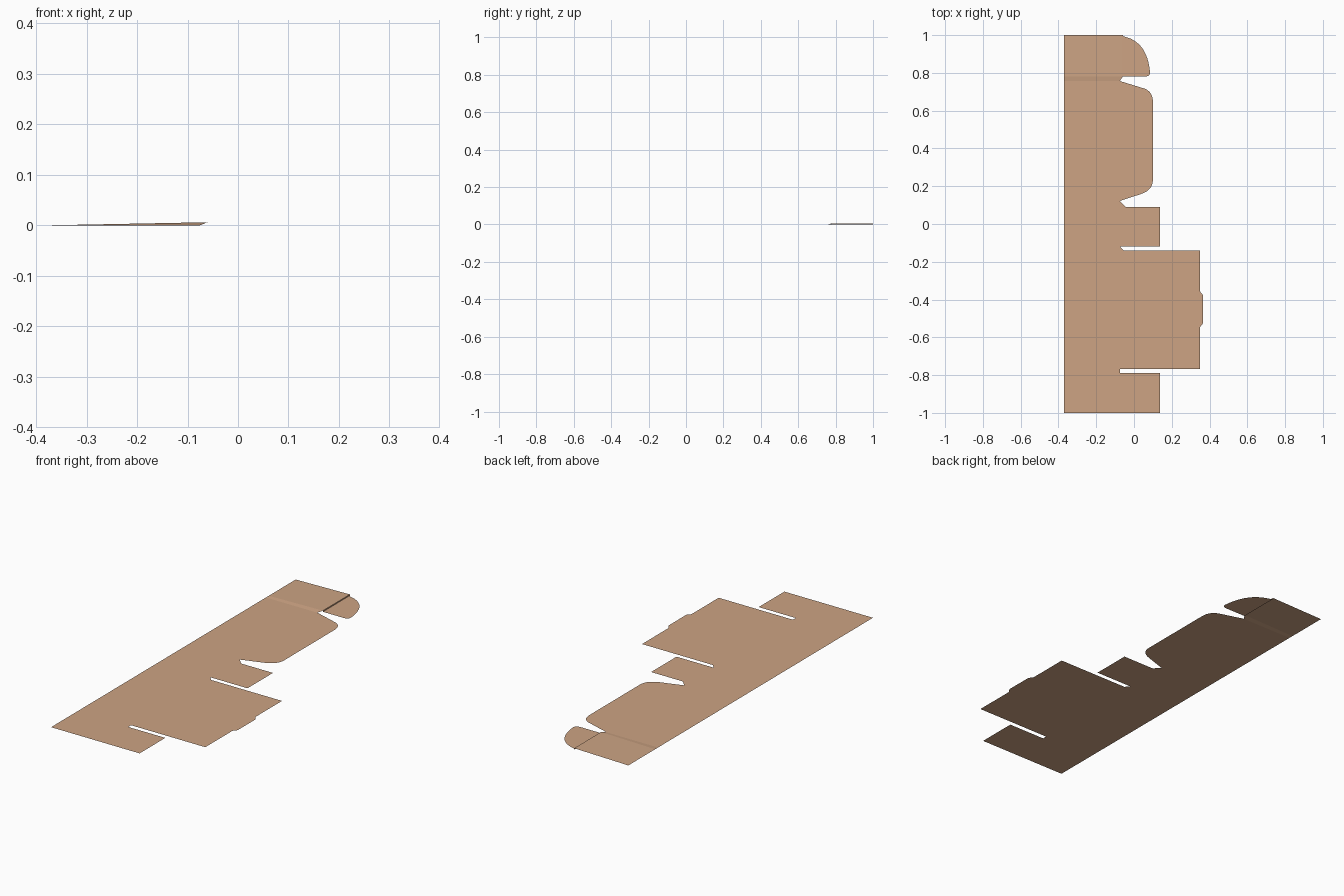
import bpy

if "Cube" in bpy.data.objects:
    bpy.data.objects.remove(bpy.data.objects["Cube"])

# One flat cardboard colour
card = bpy.data.materials.new("tan_card")
card.diffuse_color = (0.61, 0.37, 0.23, 1.0)
card.use_nodes = True
card.node_tree.nodes["Principled BSDF"].inputs["Base Color"].default_value = card.diffuse_color


def curve(a, c, b, n=8):
    """Points of a rounded corner from a to b, pulled towards c."""
    pts = []
    for i in range(n + 1):
        t = i / n
        pts.append(tuple((1 - t) ** 2 * a[k] + 2 * t * (1 - t) * c[k] + t * t * b[k]
                         for k in range(2)))
    return pts


def sheet(name, pts):
    """Single-sided sheet from a counter-clockwise outline (z defaults to 0)."""
    verts = [(p[0], p[1], p[2] if len(p) > 2 else 0.0) for p in pts]
    mesh = bpy.data.meshes.new(name)
    mesh.from_pydata(verts, [], [list(range(len(verts)))])
    mesh.materials.append(card)
    mesh.update()
    ob = bpy.data.objects.new(name, mesh)
    bpy.context.collection.objects.link(ob)
    return ob


LEFT, STEP, RISE = -0.37, -0.06, 0.006

# Main sheet with its slots and tabs, going up the right side
outline = [(LEFT, -1), (0.137, -1), (0.137, -0.79), (-0.075, -0.79),
           (-0.075, -0.767), (0.35, -0.767),
           # wide tab with a small lip
           (0.35, -0.545), (0.366, -0.525), (0.366, -0.378), (0.35, -0.357),
           (0.35, -0.14), (-0.055, -0.14), (-0.075, -0.118),
           # short square tab
           (0.137, -0.118), (0.137, 0.09), (-0.045, 0.09), (-0.075, 0.122)]
# rounded tab
outline += curve((0.035, 0.158), (0.10, 0.178), (0.10, 0.235))
outline += curve((0.10, 0.645), (0.10, 0.70), (0.055, 0.717))
outline += [(-0.075, 0.757), (LEFT, 0.757)]
sheet("main_sheet", outline)

# Narrow crease leading up to the slightly lifted end panel
sheet("crease_strip", [(LEFT, 0.757), (-0.075, 0.757), (STEP, 0.78, RISE), (LEFT, 0.78)])
sheet("lifted_end_panel", [(LEFT, 0.78), (STEP, 0.78, RISE), (STEP, 1, RISE), (LEFT, 1)])

# Tiny step down from the lifted panel to the end tab
sheet("panel_step", [(STEP, 0.78, 0), (STEP, 1, 0), (STEP, 1, RISE), (STEP, 0.78, RISE)])

# Rounded end tab
tab = [(STEP, 0.78)]
tab += curve((0.055, 0.78), (0.085, 0.78), (0.085, 0.802), 4)
tab += curve((0.085, 0.803), (0.07, 0.967), (-0.055, 0.993), 12)
tab += [(STEP, 1)]
sheet("rounded_end_tab", tab)
